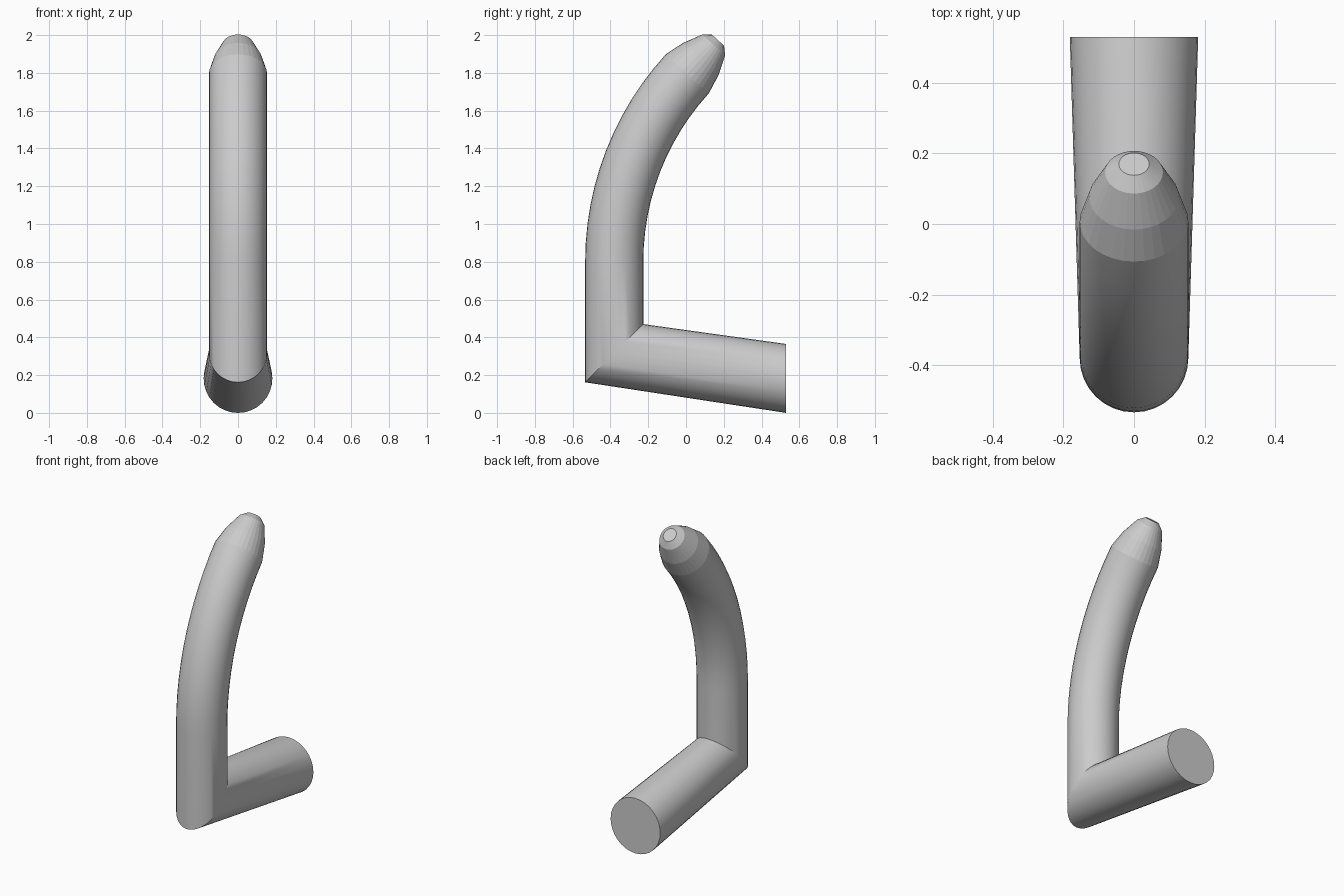
import bpy, bmesh, math
from mathutils import Vector

if "Cube" in bpy.data.objects:
    bpy.data.objects.remove(bpy.data.objects["Cube"])

SIDES = 32
R = 0.154           # tube radius
BEND_R = 1.473      # radius of the arm's centre line arc
BEND = math.radians(42.5)
Y0, Z0 = -0.38, 0.80  # where the arc begins

# each ring: front/outer point and back/inner point in (y, z), half width in x
rings = [((0.53, 0.0), (0.53, 0.365), 0.182),        # peg end
         ((-0.534, 0.162), (-0.226, 0.47), 0.154)]   # mitred corner


def arm_ring(t, dist=0.0, r=R):
    cy = Y0 + BEND_R * (1 - math.cos(t)) + dist * math.sin(t)
    cz = Z0 + BEND_R * math.sin(t) + dist * math.cos(t)
    dy, dz = r * math.cos(t), -r * math.sin(t)
    rings.append(((cy - dy, cz - dz), (cy + dy, cz + dz), r))


# curved arm
STEPS = 12
for i in range(STEPS + 1):
    arm_ring(BEND * i / STEPS)
# faceted domed tip
first_tip = len(rings) - 1
for dist, r in ((0.105, 0.127), (0.207, 0.082), (0.241, 0.043)):
    arm_ring(BEND, dist, r)

bm = bmesh.new()
loops = []
for a, b, w in rings:
    a, b = Vector((0, *a)), Vector((0, *b))
    mid, half = (a + b) / 2, (b - a) / 2
    loops.append([bm.verts.new(mid + half * math.cos(k * math.tau / SIDES)
                               + Vector((w * math.sin(k * math.tau / SIDES), 0, 0)))
                  for k in range(SIDES)])
for i in range(len(loops) - 1):
    for k in range(SIDES):
        n = (k + 1) % SIDES
        f = bm.faces.new((loops[i][k], loops[i][n], loops[i + 1][n], loops[i + 1][k]))
        f.smooth = i < first_tip
bm.faces.new(loops[0])
bm.faces.new(loops[-1])
bmesh.ops.recalc_face_normals(bm, faces=bm.faces)
# crisp edges at the mitre, caps and start of the tip
for e in bm.edges:
    if len(e.link_faces) == 2 and e.calc_face_angle(0) > math.radians(25):
        e.smooth = False
mesh = bpy.data.meshes.new("wall_hook")
bm.to_mesh(mesh)
bm.free()
bpy.context.collection.objects.link(bpy.data.objects.new("wall_hook", mesh))
